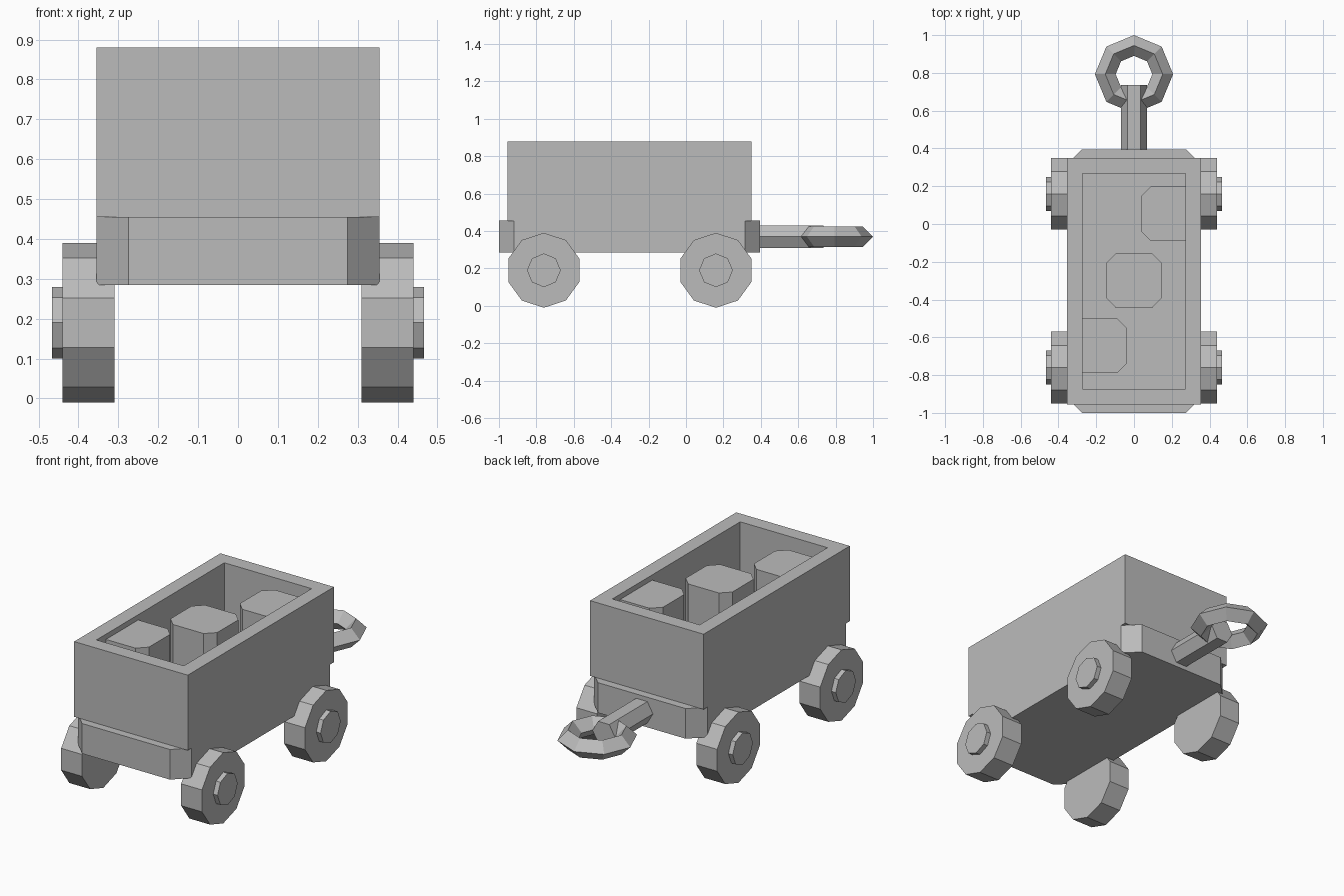
import bpy
import bmesh
from math import pi
from mathutils import Matrix

if "Cube" in bpy.data.objects:
    bpy.data.objects.remove(bpy.data.objects["Cube"], do_unlink=True)

grey = bpy.data.materials.new("plain grey")
grey.use_nodes = True
colour = (0.5, 0.5, 0.5, 1)
grey.diffuse_color = colour
grey.node_tree.nodes["Principled BSDF"].inputs["Base Color"].default_value = colour


def add_object(name, bm):
    bmesh.ops.recalc_face_normals(bm, faces=bm.faces)
    mesh = bpy.data.meshes.new(name)
    bm.to_mesh(mesh)
    bm.free()
    mesh.materials.append(grey)
    obj = bpy.data.objects.new(name, mesh)
    bpy.context.collection.objects.link(obj)
    return obj


def block(name, x, y, z, chamfer):
    """Upright block between ranges, with its four vertical corners cut."""
    (x0, x1), (y0, y1), (z0, z1) = x, y, z
    c = chamfer
    outline = [(x0 + c, y0), (x1 - c, y0), (x1, y0 + c), (x1, y1 - c),
               (x1 - c, y1), (x0 + c, y1), (x0, y1 - c), (x0, y0 + c)]
    bm = bmesh.new()
    base = bm.faces.new([bm.verts.new((px, py, z0)) for px, py in outline])
    top = bmesh.ops.extrude_face_region(bm, geom=[base], use_keep_orig=True)
    verts = [v for v in top["geom"] if isinstance(v, bmesh.types.BMVert)]
    bmesh.ops.translate(bm, verts=verts, vec=(0, 0, z1 - z0))
    return add_object(name, bm)


def prism(name, sides, radius, start, end, centre, axis, turn=0):
    """Flat-sided cylinder along the x or y axis."""
    bm = bmesh.new()
    bmesh.ops.create_cone(bm, cap_ends=True, segments=sides, radius1=radius,
                          radius2=radius, depth=end - start)
    spin = Matrix.Rotation(turn, 4, "Z")
    if axis == "X":
        lay = Matrix.Rotation(pi / 2, 4, "Y")
        place = Matrix.Translation(((start + end) / 2, centre[0], centre[1]))
    else:
        lay = Matrix.Rotation(pi / 2, 4, "X")
        place = Matrix.Translation((centre[0], (start + end) / 2, centre[1]))
    bm.transform(place @ lay @ spin)
    return add_object(name, bm)


# Chassis with cut corners
block("chassis", (-0.355, 0.355), (-1, 0.395), (0.285, 0.455), 0.08)

# Open tub: a box whose top is inset and pushed down
bm = bmesh.new()
bmesh.ops.create_cube(bm, size=1)
bm.transform(Matrix.Translation((0, -0.303, 0.667))
             @ Matrix.Diagonal((0.71, 1.305, 0.425, 1)))
bm.normal_update()
top = max(bm.faces, key=lambda f: f.calc_center_median().z)
bmesh.ops.inset_region(bm, faces=[top], thickness=0.082, use_even_offset=True)
floor = bmesh.ops.extrude_discrete_faces(bm, faces=[top])["faces"][0]
bmesh.ops.translate(bm, verts=floor.verts, vec=(0, 0, -0.41))
add_object("tub", bm)

# Cargo blocks, staggered along the tub
for name, x, y in (("front_cargo", -0.185, -0.645),
                   ("middle_cargo", 0, -0.3),
                   ("rear_cargo", 0.185, 0.055)):
    block(name, (x - 0.146, x + 0.146), (y - 0.144, y + 0.144),
          (0.46, 0.85), 0.05)

# Wheels and hubs on both sides
for end, y in (("front", -0.76), ("rear", 0.16)):
    for side, s in (("left", 1), ("right", -1)):
        a, b, c = sorted((s * 0.31, s * 0.44))[0], sorted((s * 0.31, s * 0.44))[1], s * 0.467
        prism(f"{end}_{side}_wheel", 10, 0.2, a, b, (y, 0.19), "X", pi / 2)
        h0, h1 = sorted((s * 0.43, c))
        prism(f"{end}_{side}_hub", 8, 0.09, h0, h1, (y, 0.19), "X")

# Hitch bar and ring at the back
prism("hitch_bar", 6, 0.07, 0.38, 0.735, (0, 0.37), "Y", pi / 6)
bpy.ops.mesh.primitive_torus_add(major_segments=8, minor_segments=4,
                                 major_radius=0.152, minor_radius=0.055,
                                 location=(0, 0.793, 0.37))
ring = bpy.context.object
ring.name = "hitch_ring"
ring.data.materials.append(grey)
for face in ring.data.polygons:
    face.use_smooth = False
